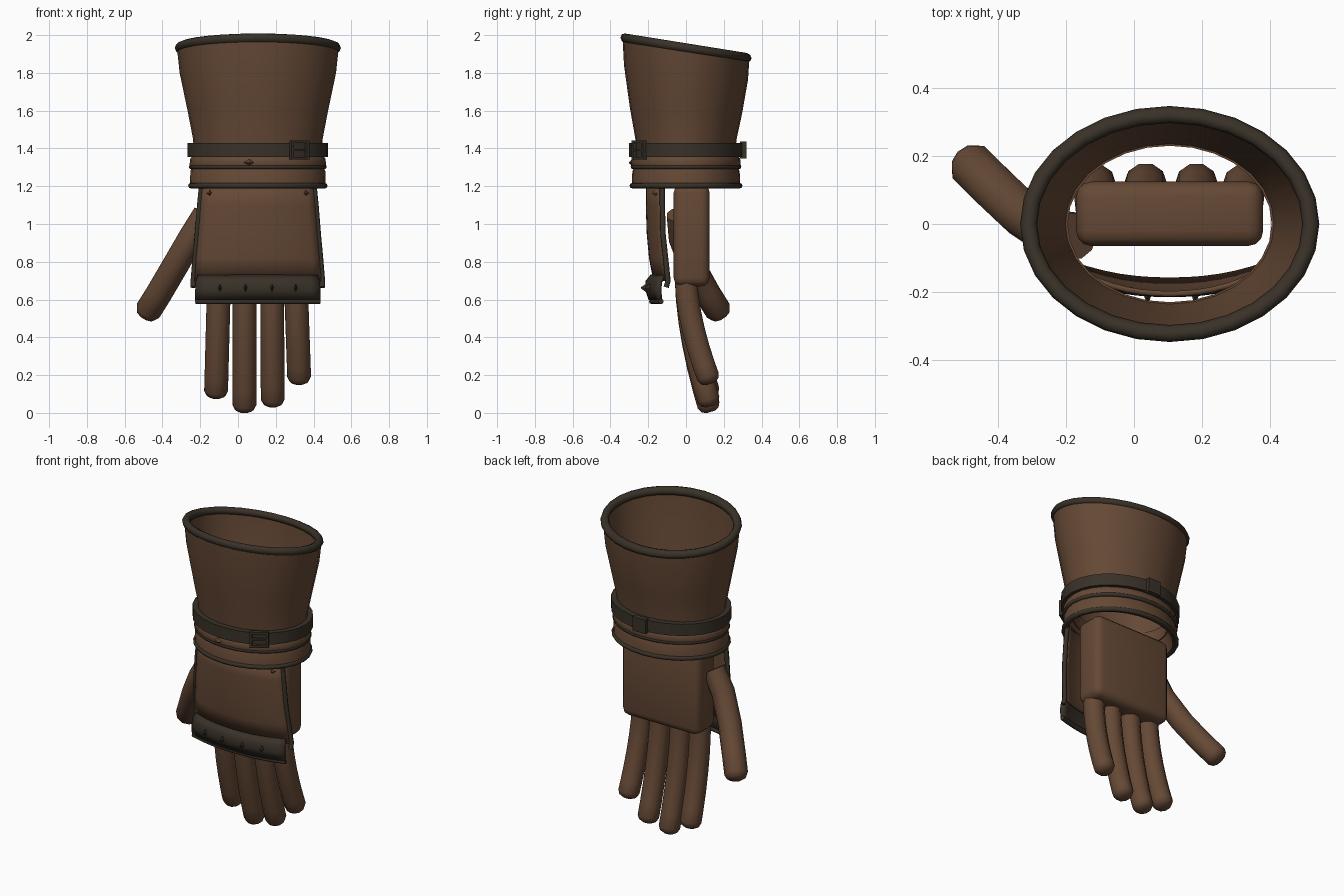
import bpy, bmesh, math
from mathutils import Vector, Matrix

if "Cube" in bpy.data.objects:
    bpy.data.objects.remove(bpy.data.objects["Cube"])

CX = 0.105   # centre line of the cuff
SEG = 28


def material(name, rgb):
    m = bpy.data.materials.new(name)
    m.use_nodes = True
    m.diffuse_color = (*rgb, 1)
    bsdf = next(n for n in m.node_tree.nodes if n.type == "BSDF_PRINCIPLED")
    bsdf.inputs["Base Color"].default_value = (*rgb, 1)
    bsdf.inputs["Roughness"].default_value = 0.8
    return m


LEATHER = material("brown leather", (0.13, 0.066, 0.036))
DARK = material("dark leather", (0.040, 0.031, 0.021))


def finish(name, bm, mat, angle=40):
    bmesh.ops.recalc_face_normals(bm, faces=bm.faces)
    me = bpy.data.meshes.new(name)
    bm.to_mesh(me)
    bm.free()
    me.materials.append(mat)
    me.shade_smooth()
    me.set_sharp_from_angle(angle=math.radians(angle))
    ob = bpy.data.objects.new(name, me)
    bpy.context.collection.objects.link(ob)
    return ob


def bridge(bm, rings, wrap_rows=False, wrap_cols=True):
    rows, n = len(rings), len(rings[0])
    for i in range(rows if wrap_rows else rows - 1):
        a, b = rings[i], rings[(i + 1) % rows]
        for j in range(n if wrap_cols else n - 1):
            k = (j + 1) % n
            bm.faces.new((a[j], a[k], b[k], b[j]))


def slant(y, z):
    """Tilt the mouth of the cuff: high at the front, low at the back."""
    return z - 0.16 * y * min(1, max(0, (z - 1.45) / 0.48))


def band(name, profile, mat, angle=40):
    """Closed profile of (z, half width, half depth) swept round an ellipse."""
    bm = bmesh.new()
    rings = []
    for z, a, b in profile:
        ring = []
        for i in range(SEG):
            t = math.tau * i / SEG
            y = b * math.sin(t)
            ring.append(bm.verts.new((CX + a * math.cos(t), y, slant(y, z))))
        rings.append(ring)
    bridge(bm, rings, wrap_rows=True)
    return finish(name, bm, mat, angle)


def rim(name, z, a, b, r):
    """Rounded piping round the cuff."""
    steps = [math.tau * i / 8 for i in range(8)]
    return band(name, [(z + r * math.sin(t), a + r * math.cos(t), b + r * math.cos(t))
                       for t in steps], DARK, 60)


def tube(name, path, radii, mat, sides=10, angle=50):
    bm = bmesh.new()
    pts = [Vector(p) for p in path]
    rings = []
    for i, p in enumerate(pts):
        d = (pts[min(i + 1, len(pts) - 1)] - pts[max(i - 1, 0)]).normalized()
        u = d.cross(Vector((0, 1, 0))).normalized()
        v = d.cross(u)
        rings.append([bm.verts.new(p + radii[i] * (u * math.cos(t) + v * math.sin(t)))
                      for t in (math.tau * k / sides for k in range(sides))])
    bridge(bm, rings)
    bm.faces.new(rings[0])
    bm.faces.new(rings[-1])
    return finish(name, bm, mat, angle)


def digit(name, body, r):
    """Finger or thumb with a rounded tip on the last path point."""
    pts = [Vector(p) for p in body]
    d = (pts[-1] - pts[-2]).normalized()
    end = pts.pop()
    pts += [end - d * r * 0.6, end - d * r * 0.2, end]
    radii = [r] * (len(pts) - 2) + [r * 0.8, r * 0.4]
    return tube(name, pts, radii, LEATHER)


def sheet_point(row, u):
    z, half, mid, edge = row
    return Vector((CX + half * u, mid + (edge - mid) * abs(u) ** 2.2, z))


def sheet(name, rows, mat, thick):
    """Curved guard; each row is (z, half width, middle y, edge y)."""
    bm = bmesh.new()
    cols = 14
    grid = [[bm.verts.new(sheet_point(r, 2 * j / cols - 1)) for j in range(cols + 1)]
            for r in rows]
    bridge(bm, grid, wrap_cols=False)
    ob = finish(name, bm, mat)
    mod = ob.modifiers.new("thickness", "SOLIDIFY")
    mod.thickness = thick
    mod.offset = 0
    return ob


def box(name, loc, size, turn, mat, bevel=0.0, segments=1):
    bm = bmesh.new()
    bmesh.ops.create_cube(bm, size=1)
    bmesh.ops.scale(bm, vec=size, verts=bm.verts)
    if bevel:
        bmesh.ops.bevel(bm, geom=bm.edges[:], offset=bevel, segments=segments,
                        profile=0.5, affect="EDGES")
    bm.transform(Matrix.Translation(loc) @ Matrix.Rotation(turn, 4, "Z"))
    return finish(name, bm, mat, 35)


def stud(name, loc, size, mat):
    """Small pointed rivet facing the front."""
    bm = bmesh.new()
    bmesh.ops.create_cone(bm, cap_ends=True, segments=4, radius1=1, radius2=0.15, depth=1)
    bm.transform(Matrix.Translation(loc) @ Matrix.Diagonal((*size, 1))
                 @ Matrix.Rotation(math.pi / 2, 4, "X"))
    return finish(name, bm, mat, 20)


# Flared cuff shell and its rolled rim
band("cuff", [(1.32, 0.335, 0.255), (1.45, 0.343, 0.268), (1.6, 0.372, 0.297),
              (1.8, 0.414, 0.328), (1.93, 0.428, 0.336), (1.93, 0.400, 0.308),
              (1.75, 0.380, 0.295), (1.5, 0.325, 0.25), (1.32, 0.30, 0.23)], LEATHER)
rim("cuff_rim", 1.932, 0.415, 0.322, 0.025)

# Wrist wrap in two layers with piping
band("upper_wrap", [(1.29, 0.355, 0.280), (1.31, 0.362, 0.290), (1.345, 0.358, 0.287),
                    (1.37, 0.340, 0.268), (1.37, 0.30, 0.23), (1.29, 0.30, 0.23)], LEATHER)
band("lower_wrap", [(1.195, 0.360, 0.288), (1.28, 0.357, 0.284), (1.31, 0.345, 0.27),
                    (1.31, 0.30, 0.23), (1.195, 0.335, 0.262)], LEATHER)
rim("upper_piping", 1.302, 0.353, 0.281, 0.012)
rim("lower_piping", 1.203, 0.354, 0.284, 0.015)
stud("wrap_rivet", (0.06, -0.292, 1.325), (0.03, 0.02, 0.02), LEATHER)

# Strap, buckle at the front and keeper at the back
band("strap", [(1.355, 0.372, 0.302), (1.43, 0.372, 0.302),
               (1.43, 0.335, 0.262), (1.355, 0.335, 0.262)], DARK)
turn = math.radians(33)
along = Vector((math.cos(turn), math.sin(turn), 0))
centre = Vector((0.325, -0.250, 1.392))
for side in (-1, 1):
    box("buckle_side", centre + along * 0.048 * side, (0.016, 0.022, 0.1), turn, DARK)
    box("buckle_bar", centre + Vector((0, 0, 0.043 * side)), (0.1, 0.022, 0.014), turn, DARK)
box("buckle_prong", centre, (0.09, 0.022, 0.012), turn, DARK)
box("strap_keeper", (0.11, 0.303, 1.392), (0.09, 0.032, 0.09), 0, DARK)

# Curved guard over the back of the hand
guard = [(1.23, 0.295, -0.205, -0.125), (1.1, 0.308, -0.205, -0.125),
         (0.95, 0.320, -0.200, -0.122), (0.82, 0.332, -0.188, -0.108),
         (0.70, 0.342, -0.165, -0.095)]
sheet("hand_guard", guard, LEATHER, 0.016)
for side in (-1, 1):
    edge = [sheet_point(r, side) for r in guard]
    edge.append(edge[-1] + Vector((0, -0.01, -0.035)))
    tube("guard_piping", edge, [0.014] * len(edge), DARK, 8)
    stud("guard_rivet", (CX + 0.255 * side, -0.165, 1.165), (0.018, 0.03, 0.022), LEATHER)

# Dark knuckle band with studs
sheet("knuckle_band", [(0.725, 0.315, -0.180, -0.115), (0.695, 0.325, -0.205, -0.135),
                       (0.65, 0.328, -0.205, -0.140), (0.60, 0.328, -0.188, -0.135)],
      DARK, 0.02)
lip = [sheet_point((0.59, 0.328, -0.182, -0.132), 2 * i / 12 - 1) for i in range(13)]
bm_path = [(p.x, p.y, p.z) for p in lip]
tube("knuckle_lip", bm_path, [0.014] * 13, DARK, 8)
for x in (-0.095, 0.04, 0.18, 0.305):
    y = sheet_point((0.66, 0.328, -0.21, -0.14), (x - CX) / 0.328).y
    stud("knuckle_stud", (x, y - 0.012, 0.662), (0.013, 0.035, 0.028), DARK)

# Palm block
box("palm", (0.105, 0.03, 0.94), (0.55, 0.19, 0.54), 0, LEATHER, 0.045, 3)

# Four fingers curling backward
for name, x0, x1, tip in (("index_finger", -0.10, -0.117, 0.08),
                          ("middle_finger", 0.035, 0.034, 0.005),
                          ("ring_finger", 0.18, 0.184, 0.035),
                          ("little_finger", 0.305, 0.325, 0.155)):
    steps = [i / 6 for i in range(7)]
    digit(name, [(x0 + (x1 - x0) * t, 0.13 * t ** 1.7, 0.72 + (tip - 0.72) * t)
                 for t in steps], 0.063)

# Thumb
digit("thumb", [(-0.17, -0.035, 1.05), (-0.245, -0.025, 0.93), (-0.335, 0.035, 0.775),
                (-0.42, 0.115, 0.63), (-0.495, 0.19, 0.51)], 0.070)
